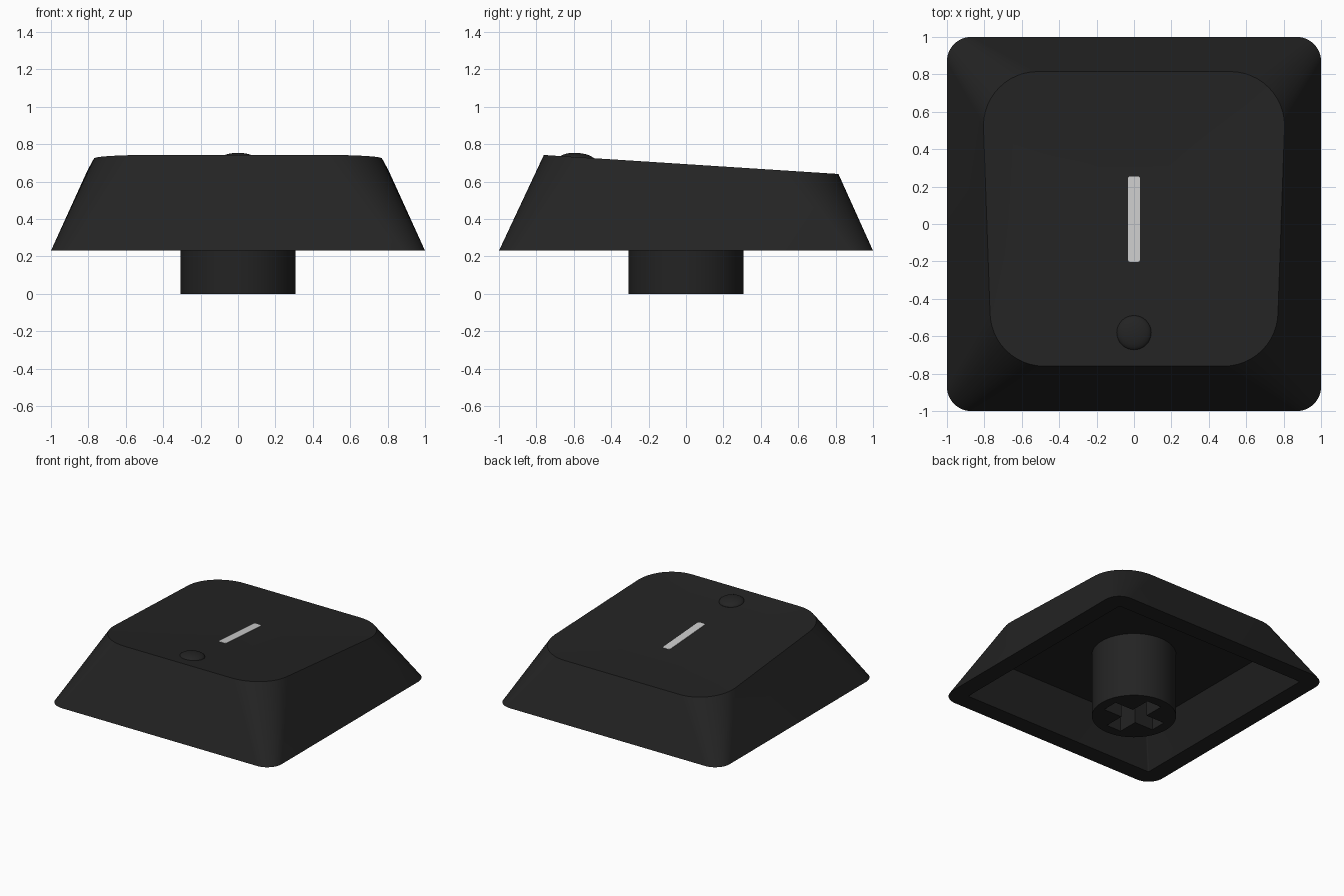
import bpy, bmesh, math
from mathutils import Matrix

if "Cube" in bpy.data.objects:
    bpy.data.objects.remove(bpy.data.objects["Cube"])


def material(name, v):
    m = bpy.data.materials.new(name)
    m.diffuse_color = (v, v, v, 1)
    m.use_nodes = True
    m.node_tree.nodes["Principled BSDF"].inputs["Base Color"].default_value = m.diffuse_color
    return m


BLACK = material("charcoal plastic", 0.017)
GREY = material("light grey print", 0.6)
CENTRE_Y, DISH = 0.025, 0.02


def top_z(y):
    """Height of the tilted top plane."""
    return 0.742 - 0.0645 * (y + 0.76)


def rounded_loop(front, back, y0, y1, r, n=12):
    """Rounded outline, counter-clockwise; front and back are half widths."""
    pts = []
    corners = [(front, y0, 1, -1, -90), (back, y1, 1, 1, 0),
               (back, y1, -1, 1, 90), (front, y0, -1, -1, 180)]
    for hx, y, sx, sy, start in corners:
        for i in range(n + 1):
            a = math.radians(start + 90 * i / n)
            pts.append((sx * (hx - r) + r * math.cos(a), y - sy * r + r * math.sin(a)))
    return pts


def make_object(name, bm, mat, smooth=True):
    bmesh.ops.recalc_face_normals(bm, faces=bm.faces)
    me = bpy.data.meshes.new(name)
    bm.to_mesh(me)
    bm.free()
    ob = bpy.data.objects.new(name, me)
    bpy.context.collection.objects.link(ob)
    me.materials.append(mat)
    if smooth:
        bpy.ops.object.select_all(action='DESELECT')
        ob.select_set(True)
        bpy.context.view_layer.objects.active = ob
        bpy.ops.object.shade_smooth_by_angle(angle=math.radians(25))
    return ob


def loft(name, rings, mat):
    """Skin a list of equal-length rings and close both ends."""
    bm = bmesh.new()
    rows = [[bm.verts.new(p) for p in ring] for ring in rings]
    n = len(rows[0])
    for a, b in zip(rows, rows[1:]):
        for i in range(n):
            j = (i + 1) % n
            bm.faces.new((a[i], a[j], b[j], b[i]))
    bm.faces.new(rows[0])
    bm.faces.new(rows[-1])
    return make_object(name, bm, mat)


def flat(loop, z):
    return [(x, y, z) for x, y in loop]


# Cap shell: cavity ceiling, cavity opening, outer rim, top edge, then the shallow dish
top = rounded_loop(0.77, 0.805, -0.76, 0.815, 0.29)
rings = [flat(rounded_loop(0.73, 0.73, -0.73, 0.73, 0.008), 0.52),
         flat(rounded_loop(0.86, 0.86, -0.86, 0.86, 0.01), 0.23),
         flat(rounded_loop(1, 1, -1, 1, 0.13), 0.23)]
for t in (1, 0.85, 0.7, 0.55, 0.4, 0.25, 0.1):
    ring = [(x * t, CENTRE_Y + (y - CENTRE_Y) * t) for x, y in top]
    rings.append([(x, y, top_z(y) - DISH * (1 - t * t)) for x, y in ring])
loft("cap_shell", rings, BLACK)

# Printed bar on the top
bar = rounded_loop(0.032, 0.032, -0.203, 0.255, 0.012, 4)
loft("printed_bar", [[(x, y, top_z(y) - DISH + dz) for x, y in bar]
                     for dz in (-0.004, 0.004)], GREY)

# Homing bump near the front edge
bm = bmesh.new()
bmesh.ops.create_uvsphere(bm, u_segments=32, v_segments=16, radius=1)
bmesh.ops.transform(bm, verts=bm.verts, matrix=Matrix.Translation((0, -0.582, 0.72))
                    @ Matrix.Rotation(math.atan(-0.0645), 4, 'X')
                    @ Matrix.Diagonal((0.093, 0.093, 0.033, 1)))
make_object("homing_bump", bm, BLACK)

# Stem with a cross-shaped socket
bm = bmesh.new()
bmesh.ops.create_cone(bm, cap_ends=True, segments=64, radius1=0.308, radius2=0.308,
                      depth=0.53, matrix=Matrix.Translation((0, 0, 0.265)))
stem = make_object("stem", bm, BLACK)
for name, sx, sy in (("socket_cutter_x", 0.46, 0.13), ("socket_cutter_y", 0.13, 0.46)):
    bm = bmesh.new()
    bmesh.ops.create_cube(bm, size=1, matrix=Matrix.Translation((0, 0, 0.15))
                          @ Matrix.Diagonal((sx, sy, 0.5, 1)))
    cutter = make_object(name, bm, BLACK, smooth=False)
    cutter.hide_render = True
    cutter.hide_viewport = True
    mod = stem.modifiers.new(name, 'BOOLEAN')
    mod.operation, mod.solver, mod.object = 'DIFFERENCE', 'EXACT', cutter
    # keep edges sharp after the cut
    stem.modifiers.move(len(stem.modifiers) - 1, 0)
